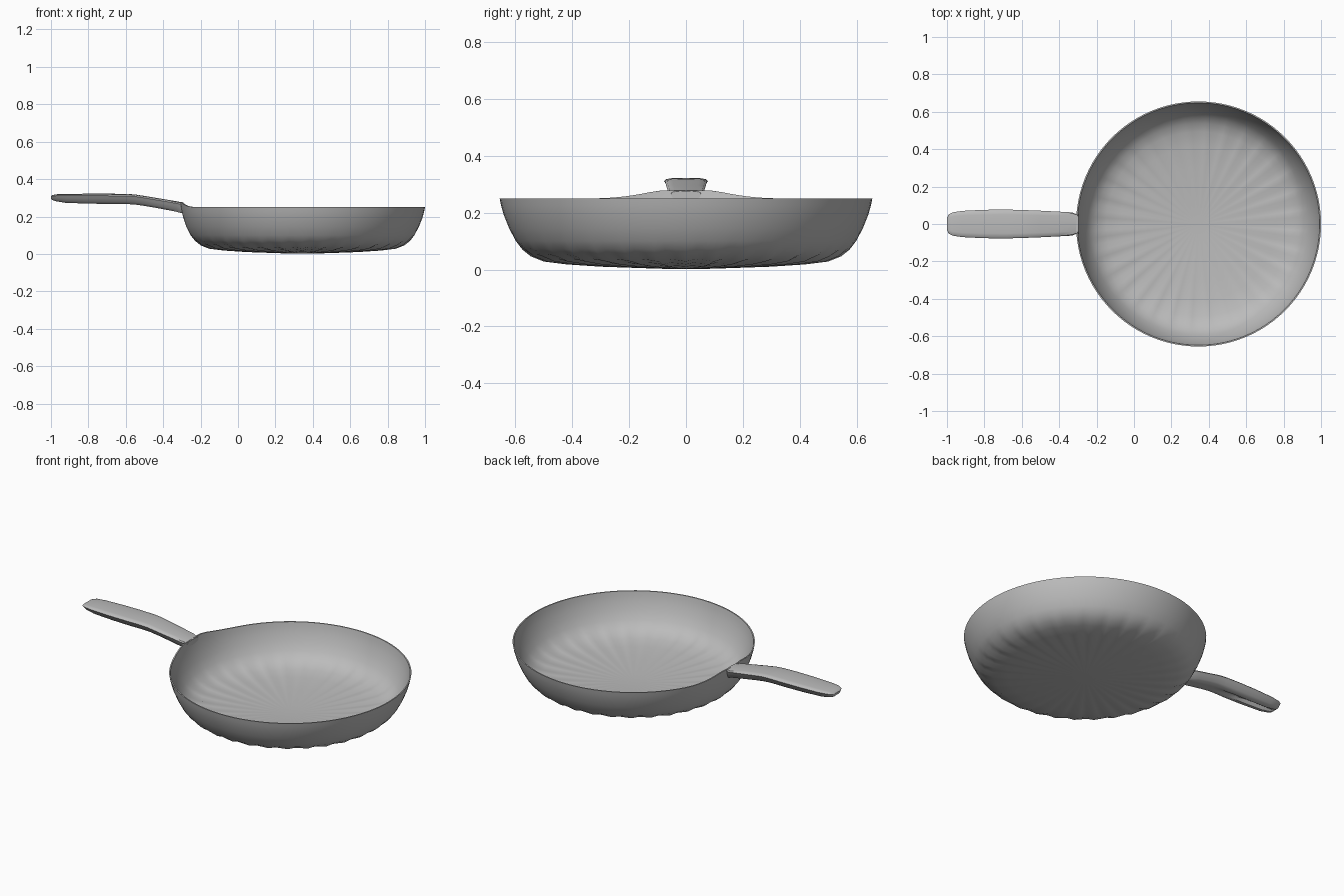
import bpy, bmesh, math

if "Cube" in bpy.data.objects:
    bpy.data.objects.remove(bpy.data.objects["Cube"])

metal = bpy.data.materials.new("grey metal")
metal.diffuse_color = (0.5, 0.5, 0.5, 1)
metal.use_nodes = True
metal.node_tree.nodes["Principled BSDF"].inputs["Base Color"].default_value = metal.diffuse_color
CX, SEG = 0.345, 96


def finish(bm, name, angle):
    bmesh.ops.recalc_face_normals(bm, faces=bm.faces)
    me = bpy.data.meshes.new(name)
    bm.to_mesh(me)
    bm.free()
    ob = bpy.data.objects.new(name, me)
    bpy.context.collection.objects.link(ob)
    me.materials.append(metal)
    bpy.ops.object.select_all(action='DESELECT')
    ob.select_set(True)
    bpy.context.view_layer.objects.active = ob
    bpy.ops.object.shade_smooth_by_angle(angle=math.radians(angle))
    return ob


def rim_lift(y):
    # raised lip where the handle meets the rim
    a = abs(y)
    if a < 0.1:
        return 0.028
    return 0.028 * max(0, (0.33 - a) / 0.23) ** 2


def bowl_surface(bm, profile):
    """Revolve (radius, height, flute depth); return the rings."""
    rings = []
    for r, z, flute in profile:
        ring = []
        for i in range(SEG):
            a = 2 * math.pi * i / SEG
            x, y = CX + r * math.cos(a), r * math.sin(a)
            h = z + flute * (0, 1, 0.6)[i % 3]
            if x < CX and z > 0.14:
                h += rim_lift(y) * (z - 0.14) / 0.11
            ring.append(bm.verts.new((x, y, h)))
        rings.append(ring)
    for lo, hi in zip(rings, rings[1:]):
        for i in range(SEG):
            j = (i + 1) % SEG
            bm.faces.new((lo[i], lo[j], hi[j], hi[i]))
    centre = bm.verts.new((CX, 0, profile[0][1] - 0.002))
    for i in range(SEG):
        bm.faces.new((centre, rings[0][(i + 1) % SEG], rings[0][i]))
    return rings


# Pan: fluted base, rounded wall, thin rim joining outside to inside
OUTER = [(0.10, 0.003, 0), (0.30, 0.010, 0.003), (0.42, 0.018, 0.006),
         (0.50, 0.028, 0.009), (0.545, 0.046, 0.008), (0.575, 0.070, 0.004),
         (0.598, 0.100, 0), (0.622, 0.145, 0), (0.640, 0.190, 0),
         (0.650, 0.225, 0), (0.655, 0.250, 0)]
INNER = [(r - 0.007 * min(1, r / 0.5), z + 0.007 * (1 - z / 0.25), f)
         for r, z, f in OUTER]
bm = bmesh.new()
outer = bowl_surface(bm, OUTER)[-1]
inner = bowl_surface(bm, INNER)[-1]
for i in range(SEG):
    j = (i + 1) % SEG
    bm.faces.new((outer[i], outer[j], inner[j], inner[i]))
finish(bm, "pan", 30)

# Handle: lofted along x as (x, half width, top, bottom, underside groove)
STATIONS = [(-1.000, 0.030, 0.308, 0.295, 0), (-0.992, 0.050, 0.315, 0.288, 0.004),
            (-0.970, 0.062, 0.319, 0.281, 0.012), (-0.920, 0.070, 0.321, 0.273, 0.02),
            (-0.800, 0.076, 0.322, 0.269, 0.022), (-0.680, 0.077, 0.322, 0.267, 0.012),
            (-0.600, 0.075, 0.321, 0.267, 0), (-0.550, 0.073, 0.318, 0.264, 0),
            (-0.500, 0.071, 0.310, 0.257, 0), (-0.420, 0.067, 0.297, 0.243, 0),
            (-0.330, 0.062, 0.282, 0.226, 0), (-0.315, 0.055, 0.279, 0.221, 0),
            (-0.297, 0.053, 0.276, 0.217, 0)]
bm = bmesh.new()
rings = []
for x, w, top, bot, groove in STATIONS:
    h = top - bot
    half = [(0.65, top - 0.02 * h), (0.92, top - 0.08 * h), (1.0, top - 0.2 * h),
            (0.88, top - 0.45 * h), (0.70, bot + 0.2 * h), (0.50, bot),
            (0.25, bot), (0.15, bot + groove)]
    loop = [(0, top)] + [(k * w, z) for k, z in half] + [(0, bot + groove)]
    loop += [(-k * w, z) for k, z in reversed(half)]
    rings.append([bm.verts.new((x, y, z)) for y, z in loop])
n = len(rings[0])
for a, b in zip(rings, rings[1:]):
    for i in range(n):
        j = (i + 1) % n
        bm.faces.new((a[i], a[j], b[j], b[i]))
bm.faces.new(rings[0])
bm.faces.new(rings[-1])
finish(bm, "handle", 40)
